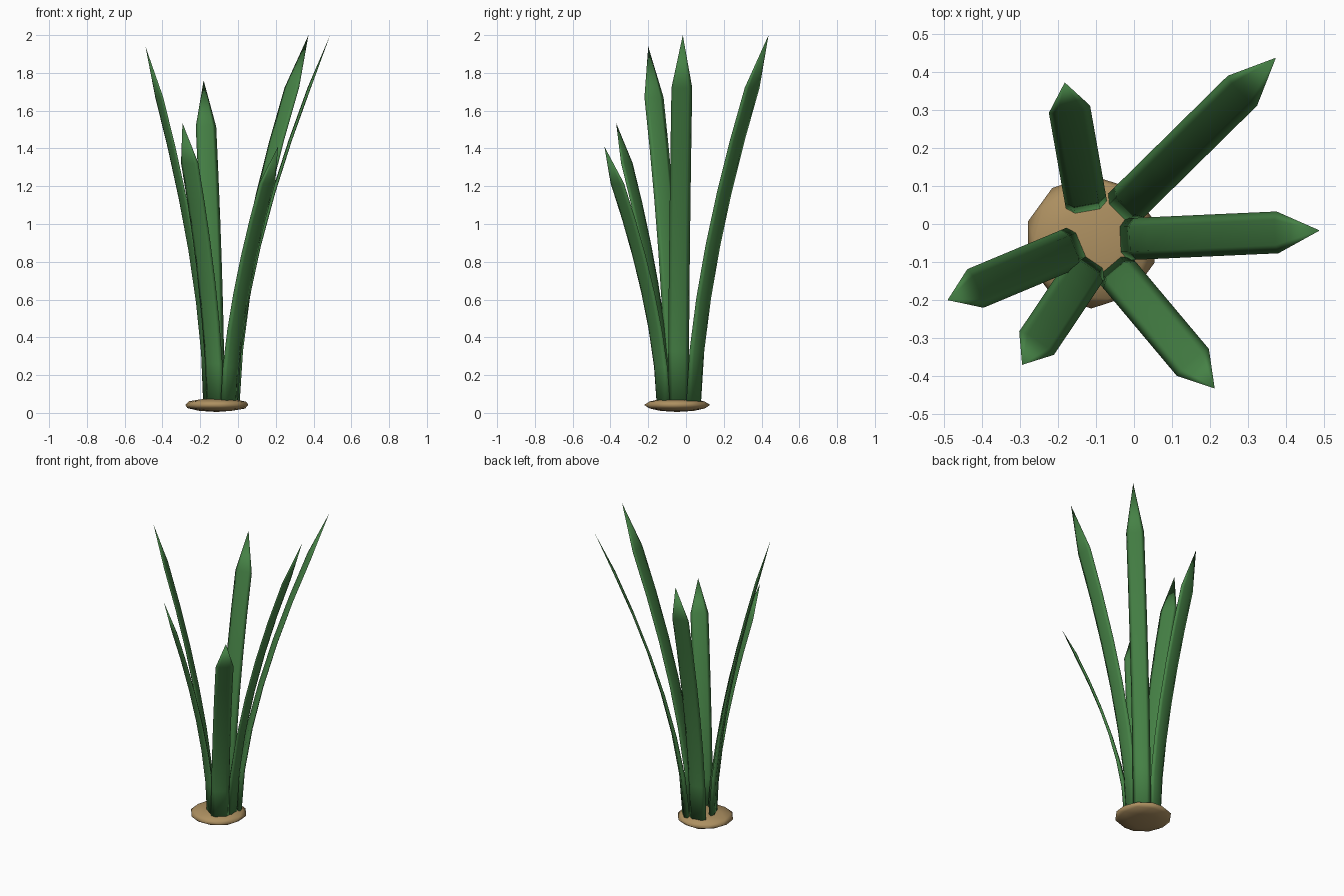
import bpy
import bmesh
from mathutils import Vector

cube = bpy.data.objects.get("Cube")
if cube:
    bpy.data.objects.remove(cube, do_unlink=True)


def material(name, rgb):
    mat = bpy.data.materials.new(name)
    mat.use_nodes = True
    color = (*rgb, 1)
    mat.diffuse_color = color
    mat.node_tree.nodes["Principled BSDF"].inputs["Base Color"].default_value = color
    return mat


green = material("leaf green", (0.06, 0.22, 0.06))
tan = material("bulb tan", (0.42, 0.28, 0.12))


def finish(bm, name, mat):
    bmesh.ops.recalc_face_normals(bm, faces=bm.faces)
    for face in bm.faces:
        face.smooth = True
    mesh = bpy.data.meshes.new(name)
    bm.to_mesh(mesh)
    bm.free()
    mesh.materials.append(mat)
    obj = bpy.data.objects.new(name, mesh)
    bpy.context.collection.objects.link(obj)
    return obj


# Flattened bulb
bm = bmesh.new()
bmesh.ops.create_icosphere(bm, subdivisions=2, radius=1)
bmesh.ops.scale(bm, vec=(0.175, 0.175, 0.037), verts=bm.verts)
bmesh.ops.translate(bm, vec=(-0.112, -0.047, 0.042), verts=bm.verts)
finish(bm, "bulb", tan)

# Lens cross-section: (across the blade, through the blade)
SECTION = [(-1, 0), (-0.6, 1), (0.6, 1), (1, 0), (0.6, -1), (-0.6, -1)]
SEGMENTS = 7
BOTTOM = 0.05


def leaf(name, base, tip, height, half_width=0.055):
    """Arching strap leaf with a pointed end."""
    base, tip = Vector((*base, BOTTOM)), Vector((*tip, height))
    run = tip - base
    run.z = 0
    across = Vector((-run.y, run.x, 0)).normalized()
    bm = bmesh.new()
    rings = []
    for i in range(SEGMENTS):
        t = i / SEGMENTS
        center = base + run * t ** 1.6 + Vector((0, 0, t * (height - BOTTOM)))
        tangent = run * 1.6 * t ** 0.6 + Vector((0, 0, height - BOTTOM))
        through = tangent.cross(across).normalized()
        thick = 0.007 + 0.011 * (1 - t) ** 3
        rings.append([bm.verts.new(center + across * a * half_width + through * b * thick)
                      for a, b in SECTION])
    bm.faces.new(rings[0])
    point = bm.verts.new(tip)
    count = len(SECTION)
    for lower, upper in zip(rings, rings[1:]):
        for j in range(count):
            k = (j + 1) % count
            bm.faces.new((lower[j], lower[k], upper[k], upper[j]))
    for j in range(count):
        bm.faces.new((rings[-1][j], rings[-1][(j + 1) % count], point))
    return finish(bm, name, green)


leaf("left_leaf", (-0.02, -0.04), (0.488, -0.017), 2.0)
leaf("back_left_leaf", (-0.03, 0.04), (0.373, 0.437), 2.0)
leaf("back_right_leaf", (-0.125, 0.05), (-0.182, 0.372), 1.76)
leaf("right_leaf", (-0.155, -0.06), (-0.49, -0.2), 1.94)
leaf("front_right_leaf", (-0.12, -0.11), (-0.294, -0.37), 1.535)
leaf("front_left_leaf", (-0.05, -0.12), (0.212, -0.432), 1.41)
